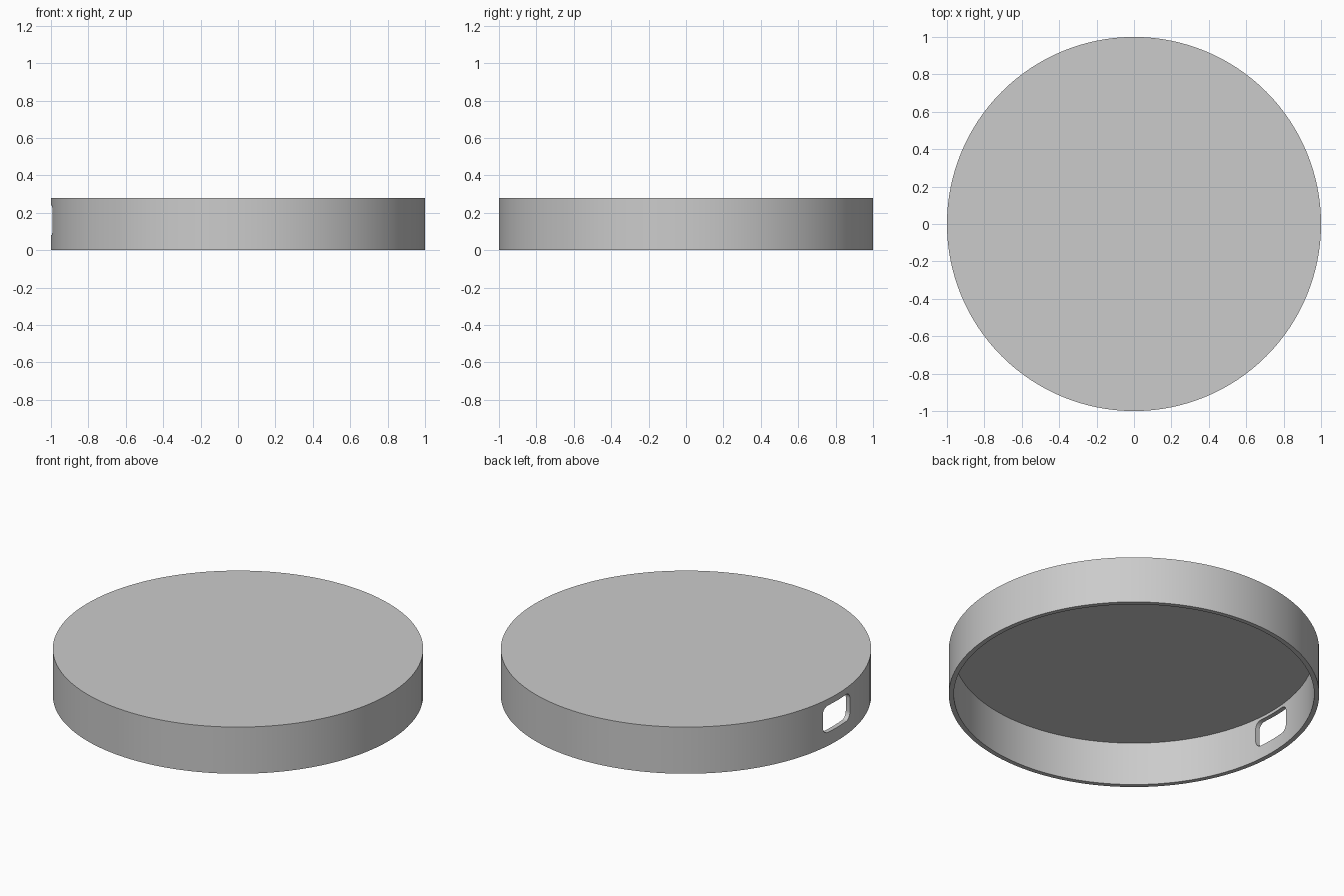
import bpy, bmesh, math

if "Cube" in bpy.data.objects:
    bpy.data.objects.remove(bpy.data.objects["Cube"])

SEG = 128
R, INNER, HEIGHT, TOP = 1.0, 0.973, 0.278, 0.02

grey = bpy.data.materials.new("light grey")
grey.diffuse_color = (0.6, 0.6, 0.6, 1)
grey.use_nodes = True
grey.node_tree.nodes["Principled BSDF"].inputs["Base Color"].default_value = grey.diffuse_color


def make_object(name, bm):
    bmesh.ops.recalc_face_normals(bm, faces=bm.faces)
    mesh = bpy.data.meshes.new(name)
    bm.to_mesh(mesh)
    bm.free()
    mesh.materials.append(grey)
    obj = bpy.data.objects.new(name, mesh)
    bpy.context.collection.objects.link(obj)
    return obj


# Hollow round cap, open underneath: rings from the outer top to the ceiling
bm = bmesh.new()
rings = []
for r, z in [(R, HEIGHT), (R, 0), (INNER, 0), (INNER, HEIGHT - TOP)]:
    rings.append([bm.verts.new((r * math.cos(2 * math.pi * i / SEG),
                                r * math.sin(2 * math.pi * i / SEG), z))
                  for i in range(SEG)])
for a, b in zip(rings, rings[1:]):
    for i in range(SEG):
        j = (i + 1) % SEG
        bm.faces.new((a[i], a[j], b[j], b[i]))
bm.faces.new(rings[0])
bm.faces.new(rings[-1])
cap = make_object("round_cap", bm)

# Rounded rectangular prism that cuts the slot in the left wall
HALF_W, Z0, Z1, CORNER = 0.127, 0.08, 0.24, 0.04
bm = bmesh.new()
outline = []
for sy, sz, start in [(1, 1, 0), (-1, 1, 90), (-1, -1, 180), (1, -1, 270)]:
    cy = sy * (HALF_W - CORNER)
    cz = (Z0 + Z1) / 2 + sz * ((Z1 - Z0) / 2 - CORNER)
    for k in range(9):
        t = math.radians(start + k * 90 / 8)
        outline.append(bm.verts.new((-1.1, cy + CORNER * math.cos(t),
                                     cz + CORNER * math.sin(t))))
face = bm.faces.new(outline)
side = bmesh.ops.extrude_face_region(bm, geom=[face])["geom"]
bmesh.ops.translate(bm, vec=(0.25, 0, 0),
                    verts=[v for v in side if isinstance(v, bmesh.types.BMVert)])
cutter = make_object("slot_cutter", bm)
cutter.hide_render = True

# Cut the slot, then smooth the walls while keeping the rims crisp
mod = cap.modifiers.new("slot", 'BOOLEAN')
mod.operation = 'DIFFERENCE'
mod.solver = 'EXACT'
mod.object = cutter
bpy.context.view_layer.objects.active = cap
cap.select_set(True)
bpy.ops.object.modifier_apply(modifier=mod.name)
bpy.data.objects.remove(cutter)
bpy.ops.object.shade_smooth_by_angle(angle=math.radians(30))
